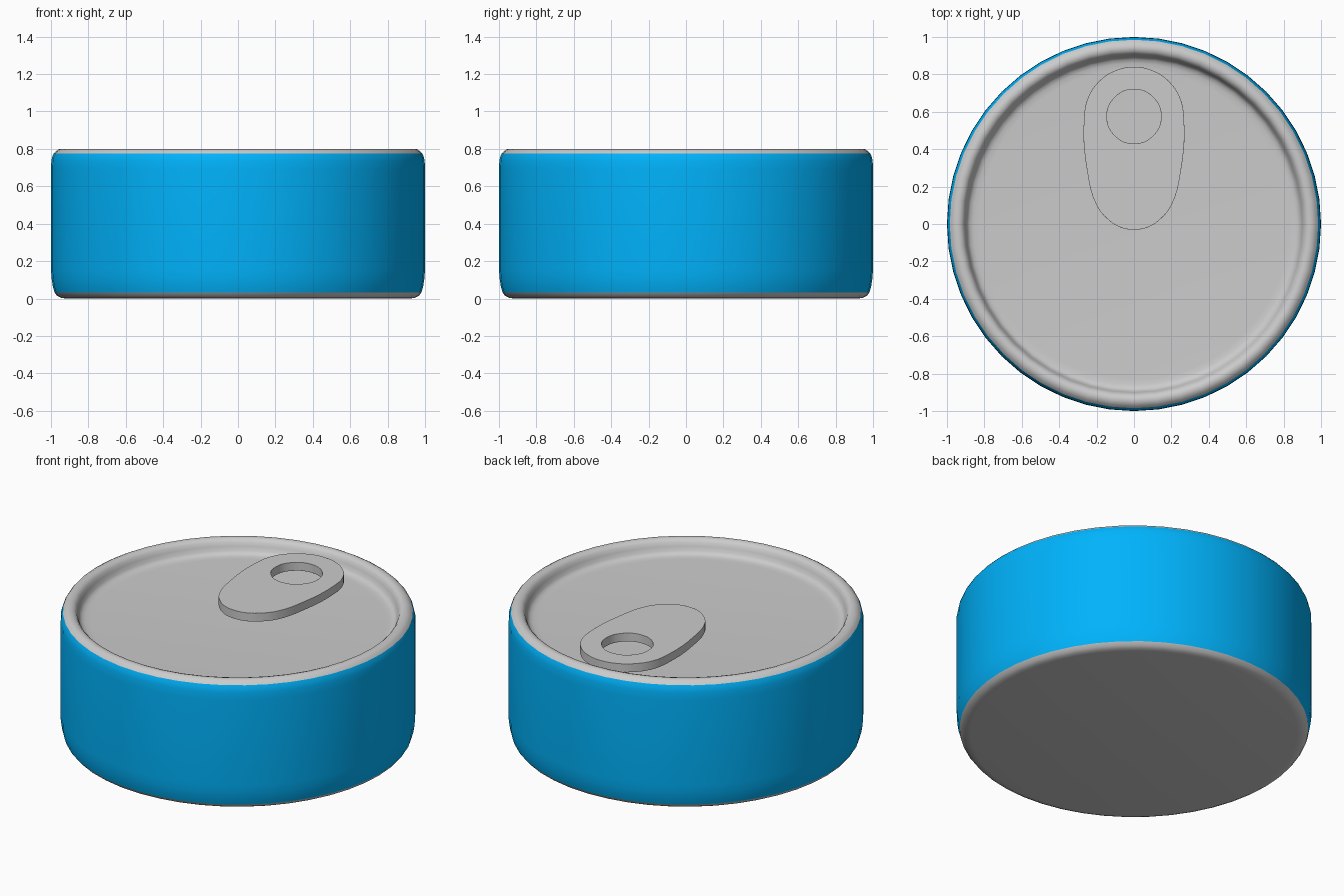
import bpy, bmesh, math

if "Cube" in bpy.data.objects:
    bpy.data.objects.remove(bpy.data.objects["Cube"])

SEGS = 48


def smooth(obj, angle=40):
    bpy.ops.object.select_all(action='DESELECT')
    obj.select_set(True)
    bpy.context.view_layer.objects.active = obj
    bpy.ops.object.shade_smooth_by_angle(angle=math.radians(angle))


def lathe(name, profile, mat=None):
    """Spin an (r, z) profile around z; profile runs bottom-out to top-in."""
    bm = bmesh.new()
    rings = []
    for r, z in profile:
        if r == 0:
            rings.append([bm.verts.new((0, 0, z))] * SEGS)
        else:
            rings.append([bm.verts.new((r * math.cos(2 * math.pi * i / SEGS),
                                        r * math.sin(2 * math.pi * i / SEGS), z))
                          for i in range(SEGS)])
    for a, b in zip(rings, rings[1:]):
        for i in range(SEGS):
            j = (i + 1) % SEGS
            loop = list(dict.fromkeys((a[i], a[j], b[j], b[i])))
            bm.faces.new(loop)
    mesh = bpy.data.meshes.new(name)
    bm.to_mesh(mesh)
    bm.free()
    obj = bpy.data.objects.new(name, mesh)
    bpy.context.collection.objects.link(obj)
    if mat:
        mesh.materials.append(mat)
    smooth(obj, 60)
    return obj


blue = bpy.data.materials.new("label_blue")
blue.diffuse_color = (0.0, 0.45, 0.97, 1)
blue.use_nodes = True
blue.node_tree.nodes["Principled BSDF"].inputs["Base Color"].default_value = blue.diffuse_color

# Can: base, coloured wall and lid share their seam rings
lathe("can_base", [(0, 0), (0.92, 0), (0.947, 0.004), (0.968, 0.015), (0.981, 0.033)])
lathe("can_wall", [(0.981, 0.033), (0.99, 0.065), (0.997, 0.11), (1, 0.16),
                   (1, 0.69), (0.998, 0.735), (0.993, 0.758), (0.985, 0.775)], blue)
lathe("can_lid", [(0.985, 0.775), (0.973, 0.789), (0.957, 0.798), (0.94, 0.8),
                  (0.923, 0.795), (0.91, 0.782), (0.901, 0.76), (0.893, 0.735),
                  (0.88, 0.722), (0.86, 0.716), (0.83, 0.714), (0, 0.714)])

# Pull tab: round top, tapering bottom, finger hole, extruded
half = [(0.267 * math.sin(math.radians(a)), 0.57 + 0.27 * math.cos(math.radians(a)))
        for a in (22.5, 45, 67.5, 90)]
half += [(0.25, 0.28), (0.2, 0.1), (0.145, 0.03), (0.075, -0.017)]
outline = [(0, 0.84)] + half + [(0, -0.03)] + [(-x, y) for x, y in reversed(half)]
hole = [(0.145 * math.cos(i * math.pi / 4), 0.575 + 0.145 * math.sin(i * math.pi / 4))
        for i in range(8)]
curve = bpy.data.curves.new("pull_tab", 'CURVE')
curve.dimensions = '2D'
curve.fill_mode = 'BOTH'
curve.resolution_u = 4
curve.extrude = 0.026
for pts in (outline, hole):
    spline = curve.splines.new('BEZIER')
    spline.bezier_points.add(len(pts) - 1)
    spline.use_cyclic_u = True
    for p, (x, y) in zip(spline.bezier_points, pts):
        p.co = (x, y, 0)
        p.handle_left_type = p.handle_right_type = 'AUTO'
tab = bpy.data.objects.new("pull_tab", curve)
tab.location.z = 0.766
bpy.context.collection.objects.link(tab)
bpy.ops.object.select_all(action='DESELECT')
tab.select_set(True)
bpy.context.view_layer.objects.active = tab
bpy.ops.object.convert(target='MESH')
tab = bpy.context.view_layer.objects.active

# Weld the caps to the sides, then soften the rims
bm = bmesh.new()
bm.from_mesh(tab.data)
bmesh.ops.remove_doubles(bm, verts=bm.verts, dist=0.0005)
bmesh.ops.recalc_face_normals(bm, faces=bm.faces)
bm.to_mesh(tab.data)
bm.free()
smooth(tab)
bevel = tab.modifiers.new("soft_rim", 'BEVEL')
bevel.width = 0.007
bevel.segments = 2
bevel.limit_method = 'ANGLE'
bevel.angle_limit = math.radians(50)
